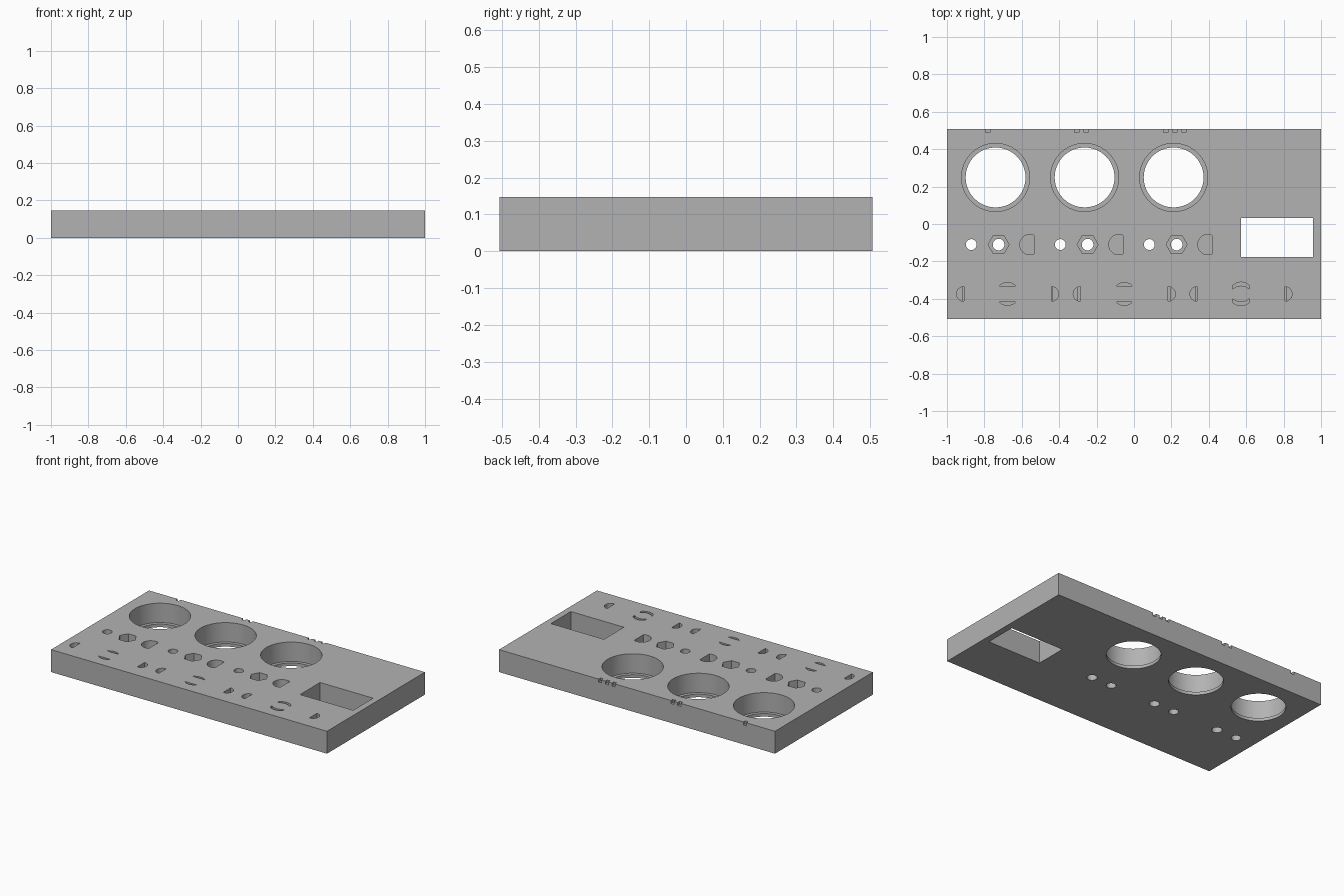
import bpy, bmesh
from math import pi, cos, sin, acos

if "Cube" in bpy.data.objects:
    bpy.data.objects.remove(bpy.data.objects["Cube"])

HALF_Y, TOP = 0.507, 0.147

grey = bpy.data.materials.new("plain grey")
grey.use_nodes = True
grey.diffuse_color = (0.45, 0.45, 0.45, 1)
grey.node_tree.nodes["Principled BSDF"].inputs["Base Color"].default_value = grey.diffuse_color


def prism(bm, outline, low, high):
    """Extrude a counter-clockwise outline from low to high."""
    face = bm.faces.new([bm.verts.new((x, y, high)) for x, y in outline])
    face.normal_update()
    new = bmesh.ops.extrude_face_region(bm, geom=[face], use_keep_orig=True)
    for v in new["geom"]:
        if isinstance(v, bmesh.types.BMVert):
            v.co.z = low


def box(x0, x1, y0, y1):
    return [(x0, y0), (x1, y0), (x1, y1), (x0, y1)]


def circle(x, y, r, n=64):
    return [(x + r * cos(2 * pi * i / n), y + r * sin(2 * pi * i / n)) for i in range(n)]


def segment(x, y, r, heading, chord, n=20):
    """Part of a disc beyond a chord, bulging towards heading."""
    half = acos(chord / r)
    angles = [heading - half + 2 * half * i / n for i in range(n + 1)]
    return [(x + r * cos(a), y + r * sin(a)) for a in angles]


def curved_slot(x, y, r, side, width, n=16):
    """Bent slot with straight ends, above (1) or below (-1) a centre."""
    arc = [(r * cos(a), side * r * sin(a)) for a in
           (pi / 4 + pi / 2 * i / n for i in range(n + 1))]
    inner = [(px, py - side * width) for px, py in reversed(arc)]
    return [(x + px, y + py) for px, py in arc + inner]


def make_object(name, bm):
    bmesh.ops.recalc_face_normals(bm, faces=bm.faces)
    mesh = bpy.data.meshes.new(name)
    bm.to_mesh(mesh)
    bm.free()
    obj = bpy.data.objects.new(name, mesh)
    bpy.context.collection.objects.link(obj)
    mesh.materials.append(grey)
    return obj


body, pockets, holes = bmesh.new(), bmesh.new(), bmesh.new()
prism(body, box(-1, 1, -HALF_Y, HALF_Y), 0, TOP)
ABOVE, BELOW = TOP + 0.05, -0.05

# Three columns: stepped bore, round hole, hexagon pocket and D pocket
for i in range(3):
    x = -0.74 + 0.476 * i
    prism(pockets, circle(x, 0.249, 0.182, 96), 0.02, ABOVE)
    prism(holes, circle(x, 0.249, 0.16, 96), BELOW, ABOVE)
    prism(holes, circle(x - 0.13, -0.11, 0.029, 32), BELOW, ABOVE)
    prism(pockets, circle(x + 0.016, -0.11, 0.056, 6), 0.05, ABOVE)
    prism(holes, circle(x + 0.016, -0.11, 0.031, 32), BELOW, ABOVE)
    prism(pockets, segment(x + 0.183, -0.11, 0.054, pi, -0.023, 32), 0.06, ABOVE)

    # Counting notches on the back edge
    for k in range(i + 1):
        nx = x - 0.042 + 0.049 * k
        prism(pockets, box(nx - 0.011, nx + 0.011, 0.488, HALF_Y + 0.05), TOP - 0.02, ABOVE)

# Front row: stepped half discs at the sides, slots between them
for i, step in enumerate((0.008, 0.016, 0.013)):
    x, y = -0.676 + 0.624 * i, -0.374
    for side, heading in ((-1, pi), (1, 0)):
        prism(pockets, segment(x + side * 0.234, y, 0.039, heading, 0), 0.11, ABOVE)
        prism(holes, segment(x + side * 0.234, y, 0.039, heading, step), 0.06, ABOVE)
        if i < 2:
            slot = segment(x, y, 0.061, side * pi / 2, 0.043)
        else:
            slot = curved_slot(x, y, 0.063, side, 0.019)
        prism(pockets, slot, 0.08, ABOVE)

# Rectangular window
prism(holes, box(0.573, 0.958, -0.176, 0.031), BELOW, ABOVE)

plate = make_object("panel_plate", body)
cutters = [make_object("pocket_cutter", pockets), make_object("hole_cutter", holes)]
for cutter in cutters:
    cutter.hide_render = True
    mod = plate.modifiers.new(cutter.name, 'BOOLEAN')
    mod.operation, mod.solver, mod.object = 'DIFFERENCE', 'EXACT', cutter

# Bake the cuts, then drop the cutters
bpy.context.view_layer.update()
cut = bpy.data.meshes.new_from_object(plate.evaluated_get(bpy.context.evaluated_depsgraph_get()))
plate.modifiers.clear()
plate.data = cut
for cutter in cutters:
    bpy.data.objects.remove(cutter)

plate.select_set(True)
bpy.context.view_layer.objects.active = plate
bpy.ops.object.shade_smooth_by_angle(angle=pi / 6)
